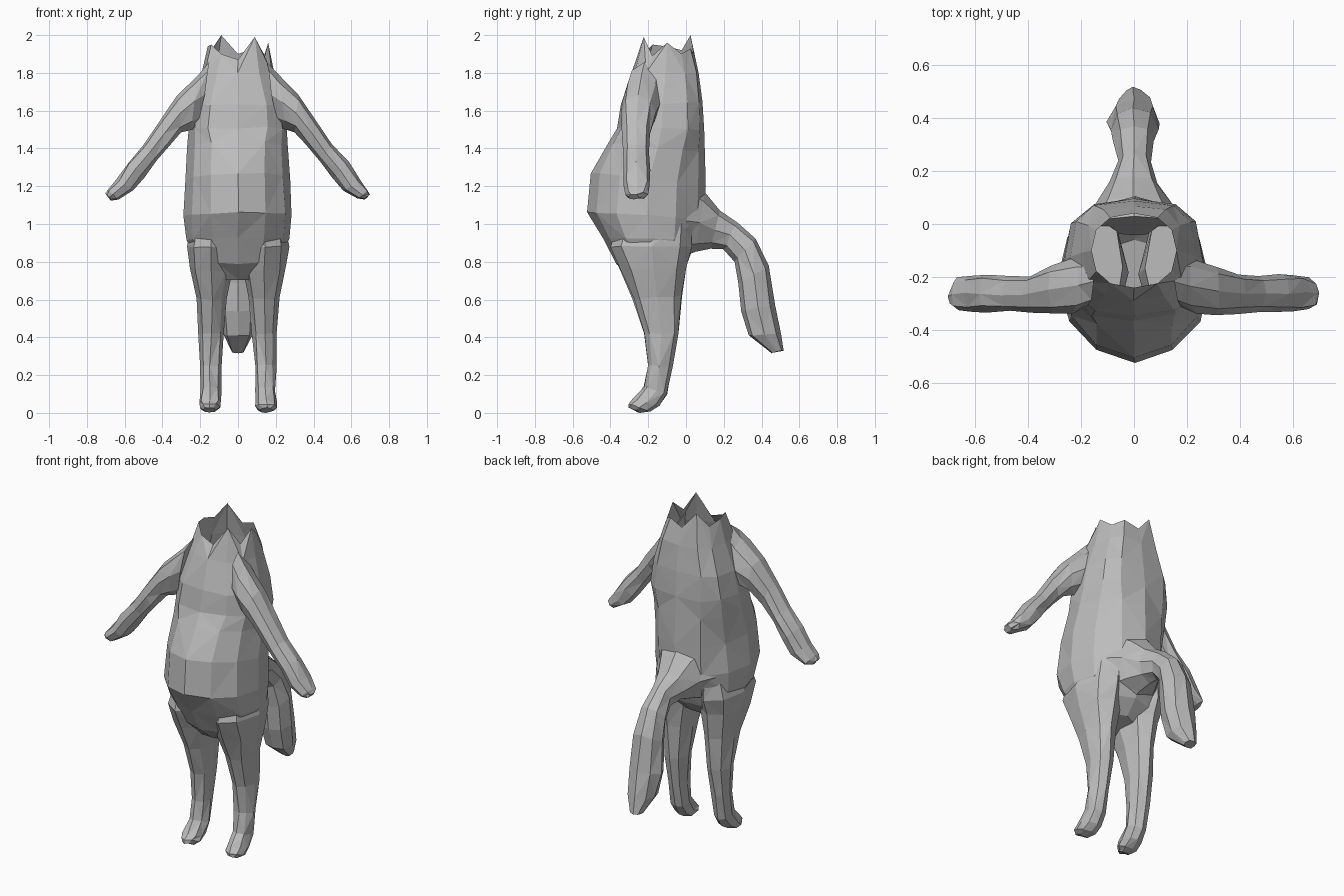
import bpy, bmesh, random
from math import sin, cos, pi, copysign
from mathutils import Vector

random.seed(4)
cube = bpy.data.objects.get("Cube")
if cube:
    bpy.data.objects.remove(cube)

grey = bpy.data.materials.new("plain_grey")
grey.use_nodes = True
tone = (0.5, 0.5, 0.5, 1)
grey.diffuse_color = tone
grey.node_tree.nodes["Principled BSDF"].inputs["Base Color"].default_value = tone


def squared(value, power):
    return copysign(abs(value) ** power, value)


def loft(name, rows, sides, plane, mirror=1, rim=None, jitter=0.005):
    """Each row: two opposite profile points, centre and half width across,
    and optionally a power below one for a boxier section."""
    bm = bmesh.new()
    rings = []
    for p1, q1, p2, q2, centre, width, *power in rows:
        power = power[0] if power else 1
        ring = []
        for i in range(sides):
            t = 2 * pi * i / sides
            k = (1 - squared(cos(t), power)) / 2
            p, q = p1 + (p2 - p1) * k, q1 + (q2 - q1) * k
            across = centre + squared(sin(t), power) * width
            co = Vector((across, p, q) if plane == "yz" else (p, across, q))
            if rings or rim is None:
                co += Vector([random.uniform(-jitter, jitter) for _ in range(3)])
            co.z = max(co.z, 0)
            co.x *= mirror
            ring.append(bm.verts.new(co))
        rings.append(ring)
    # A torn rim leaves the first ring open
    if rim:
        for v, z in zip(rings[0], rim):
            v.co.z = z
    else:
        bm.faces.new(rings[0])
    bm.faces.new(rings[-1])
    for r, (a, b) in enumerate(zip(rings, rings[1:])):
        for i in range(sides):
            j = (i + 1) % sides
            if (i + r) % 2:
                bm.faces.new((a[i], a[j], b[j]))
                bm.faces.new((a[i], b[j], b[i]))
            else:
                bm.faces.new((a[i], a[j], b[i]))
                bm.faces.new((a[j], b[j], b[i]))
    bmesh.ops.recalc_face_normals(bm, faces=bm.faces)
    mesh = bpy.data.meshes.new(name)
    bm.to_mesh(mesh)
    bm.free()
    mesh.materials.append(grey)
    obj = bpy.data.objects.new(name, mesh)
    bpy.context.collection.objects.link(obj)


# Hollow torso with boxy shoulders and a jagged neck opening
torso = [
    (-.24, 1.93, .04, 1.93, 0, .16, .85),
    (-.285, 1.80, .07, 1.80, 0, .195, .75),
    (-.345, 1.63, .09, 1.65, 0, .24, .7),
    (-.365, 1.51, .10, 1.50, 0, .26, .75),
    (-.41, 1.43, .10, 1.38, 0, .265, .9),
    (-.50, 1.27, .10, 1.20, 0, .275),
    (-.52, 1.06, .10, 1.03, 0, .285),
    (-.44, .92, .06, .92, 0, .275),
    (-.37, .79, .02, .82, 0, .22),
    (-.27, .70, -.06, .74, 0, .11),
]
neck_rim = [1.87, 1.99, 1.89, 1.96, 1.90, 1.93, 1.90, 2.0, 1.92, 1.94, 1.95, 1.90]
loft("torso", torso, 12, "yz", rim=neck_rim)

# Arms and legs, mirrored left and right
arm = [
    (.15, 1.86, .21, 1.51, -.22, .09),
    (.21, 1.79, .25, 1.50, -.235, .105),
    (.32, 1.68, .30, 1.49, -.25, .09, .85),
    (.42, 1.54, .36, 1.42, -.265, .07, .85),
    (.50, 1.42, .43, 1.335, -.265, .065, .85),
    (.585, 1.325, .50, 1.245, -.26, .07, .85),
    (.645, 1.235, .555, 1.175, -.26, .07, .85),
    (.69, 1.18, .635, 1.13, -.265, .06),
    (.70, 1.16, .67, 1.125, -.275, .03),
]
leg = [
    (-.36, 1.02, .03, 1.02, .14, .10),
    (-.405, .88, .035, .88, .145, .125),
    (-.345, .75, .0, .78, .14, .115),
    (-.28, .60, -.025, .62, .14, .08),
    (-.22, .42, -.04, .42, .142, .065),
    (-.205, .25, -.07, .25, .145, .055),
    (-.22, .14, -.10, .10, .145, .055),
    (-.28, .07, -.14, .04, .148, .06),
    (-.30, .05, -.19, .01, .15, .055),
    (-.30, .03, -.24, .0, .15, .03),
]
for side, sign in (("left", 1), ("right", -1)):
    loft(side + "_arm", arm, 8, "xz", sign)
    loft(side + "_leg", leg, 8, "yz", sign)

# Thick drooping tail, flared at the root
tail = [
    (.03, 1.22, -.04, .82, 0, .20),
    (.10, 1.17, .05, .85, 0, .145),
    (.18, 1.07, .13, .87, 0, .09),
    (.27, 1.01, .20, .87, 0, .062),
    (.37, .92, .26, .80, 0, .075),
    (.44, .78, .275, .68, 0, .09),
    (.475, .57, .29, .54, 0, .10),
    (.50, .42, .33, .41, 0, .08),
    (.515, .33, .45, .315, 0, .035),
]
loft("tail", tail, 8, "yz")
